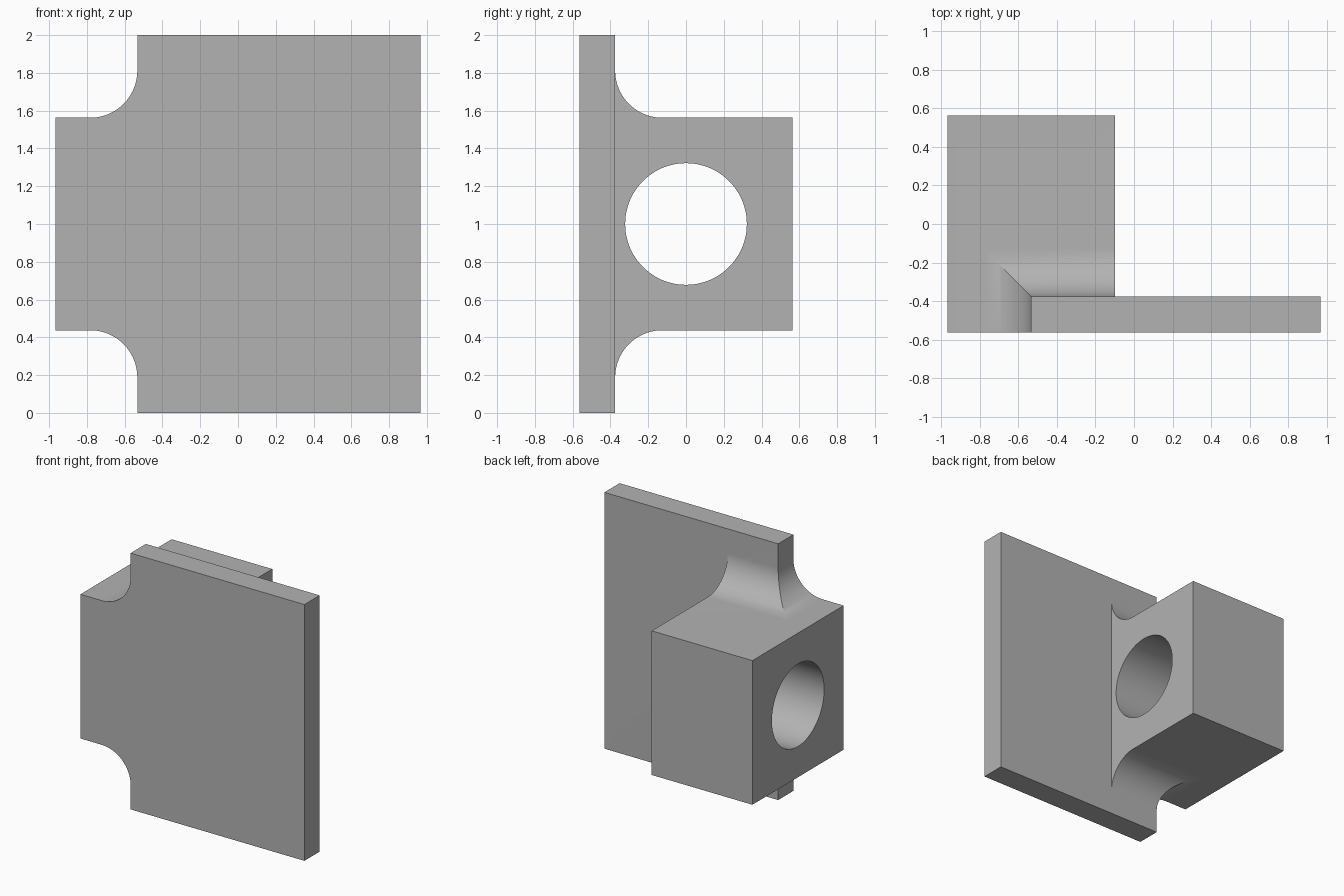
import bpy
import bmesh
from math import sin, cos, pi, radians
from mathutils import Vector

cube = bpy.data.objects.get("Cube")
if cube:
    bpy.data.objects.remove(cube, do_unlink=True)

HALF_W, HALF_D, HEIGHT = 0.967, 0.5625, 2.0
PLATE_EDGE = -0.533      # right-hand edge of the plate
PLATE_BACK = -0.375      # rear face of the plate
BLOCK_SIDE = -0.098      # inner side of the block
BLOCK_LOW, BLOCK_HIGH = 0.4375, 1.5625
FILLET, BORE = 0.25, 0.322
OVER = 1.3               # oversize for the cutters

grey = bpy.data.materials.new("grey")
grey.use_nodes = True
colour = (0.45, 0.45, 0.45, 1)
grey.diffuse_color = colour
grey.node_tree.nodes["Principled BSDF"].inputs["Base Color"].default_value = colour


def extrude_profile(name, points, place, low, high):
    """Extrude a 2D profile; place maps (u, v, depth) to a 3D point."""
    bm = bmesh.new()
    face = bm.faces.new([bm.verts.new(place(u, v, low)) for u, v in points])
    moved = bmesh.ops.extrude_face_region(bm, geom=[face])["geom"]
    shift = Vector(place(0, 0, high)) - Vector(place(0, 0, low))
    bmesh.ops.translate(bm, vec=shift,
                        verts=[g for g in moved if isinstance(g, bmesh.types.BMVert)])
    bmesh.ops.recalc_face_normals(bm, faces=bm.faces)
    mesh = bpy.data.meshes.new(name)
    bm.to_mesh(mesh)
    bm.free()
    mesh.materials.append(grey)
    obj = bpy.data.objects.new(name, mesh)
    bpy.context.collection.objects.link(obj)
    return obj


def arc(u, v, radius, start, end, steps=24):
    angles = [radians(start + (end - start) * i / steps) for i in range(steps + 1)]
    return [(u + radius * cos(a), v + radius * sin(a)) for a in angles]


def filleted_outline(edge, sign, outer, inner, low, high):
    """Tall web with a shorter block standing out in the sign direction."""
    centre = edge + sign * FILLET
    turn = (270, 180) if sign > 0 else (-90, 0)
    upper = arc(centre, BLOCK_HIGH + FILLET, FILLET, *turn)
    lower = [(u, BLOCK_LOW + BLOCK_HIGH - v) for u, v in reversed(upper)]
    return ([(outer, BLOCK_HIGH)] + upper + [(edge, high), (inner, high),
            (inner, low), (edge, low)] + lower + [(outer, BLOCK_LOW)])


# Plate and block, as an L-shaped plan
bracket = extrude_profile(
    "bracket",
    [(-HALF_W, -HALF_D), (HALF_W, -HALF_D), (HALF_W, PLATE_BACK),
     (BLOCK_SIDE, PLATE_BACK), (BLOCK_SIDE, HALF_D), (-HALF_W, HALF_D)],
    lambda u, v, d: (u, v, d), 0, HEIGHT)

# Outlines that trim the plan and leave mitred fillets
front_outline = extrude_profile(
    "front_outline_cutter",
    filleted_outline(PLATE_EDGE, -1, -OVER, OVER, -0.2, HEIGHT + 0.2),
    lambda u, v, d: (u, d, v), -OVER, OVER)
side_outline = extrude_profile(
    "side_outline_cutter",
    filleted_outline(PLATE_BACK, 1, OVER, -OVER, -0.2, HEIGHT + 0.2),
    lambda u, v, d: (d, u, v), -OVER, OVER)

# Round bore through the block
bore = extrude_profile(
    "bore_cutter", arc(0, HEIGHT / 2, BORE, 0, 360, 96)[:-1],
    lambda u, v, d: (d, u, v), -OVER, OVER)

for cutter, operation in ((front_outline, "INTERSECT"),
                          (side_outline, "INTERSECT"),
                          (bore, "DIFFERENCE")):
    mod = bracket.modifiers.new(cutter.name, "BOOLEAN")
    mod.operation = operation
    mod.solver = "EXACT"
    mod.object = cutter
    cutter.hide_render = True

# Bake the cuts, then drop the cutters
bpy.context.view_layer.objects.active = bracket
bracket.select_set(True)
for mod in list(bracket.modifiers):
    bpy.ops.object.modifier_apply(modifier=mod.name)
for cutter in (front_outline, side_outline, bore):
    bpy.data.objects.remove(cutter, do_unlink=True)
bpy.ops.object.shade_smooth_by_angle(angle=radians(25))
